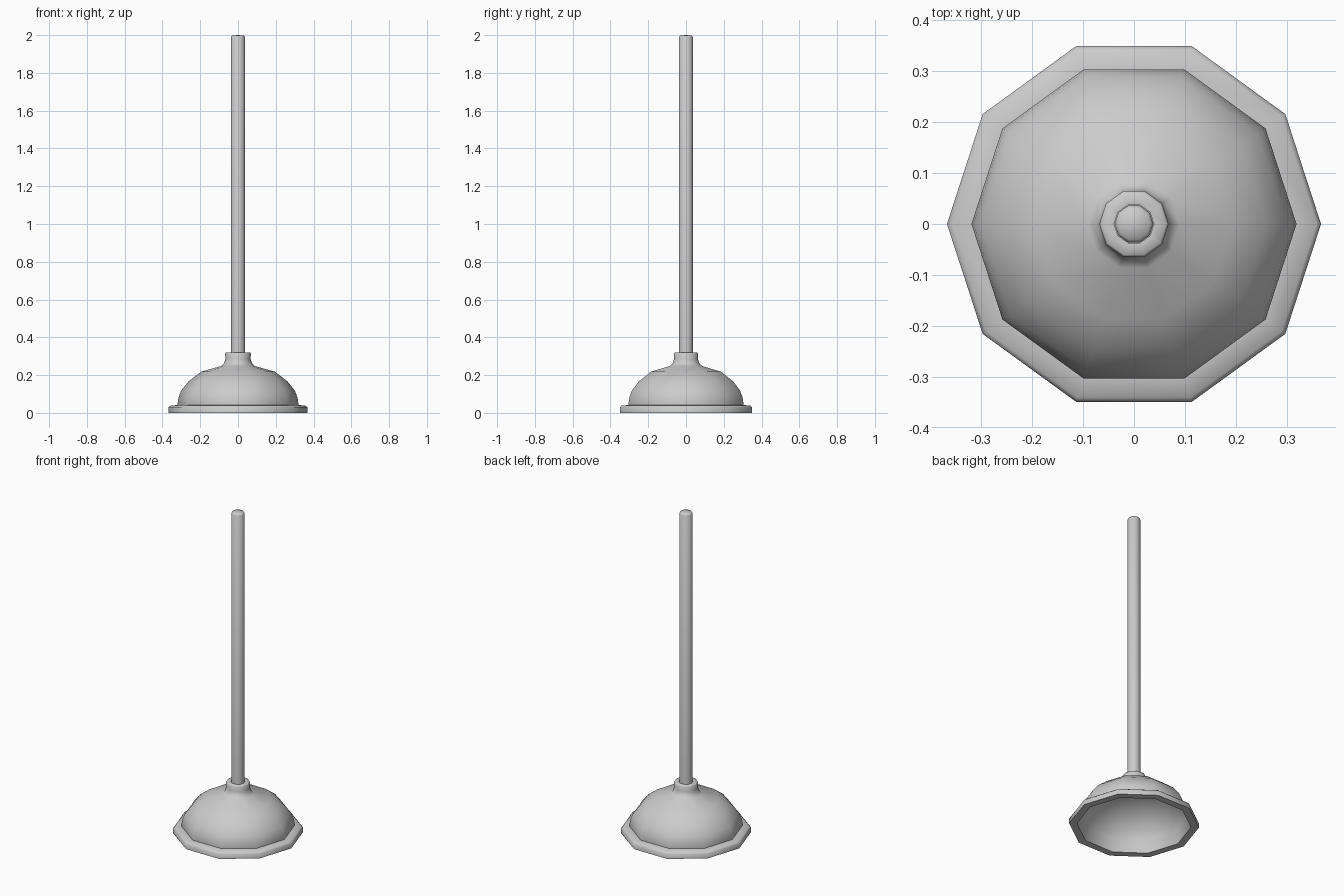
import bpy, bmesh, math

if "Cube" in bpy.data.objects:
    bpy.data.objects.remove(bpy.data.objects["Cube"])

SIDES = 10


def lathe(name, profile, smooth_deg=65):
    """Revolve (radius, z) points about z; radius 0 makes a pole."""
    bm = bmesh.new()
    rings = []
    for r, z in profile:
        if r == 0:
            rings.append([bm.verts.new((0, 0, z))] * SIDES)
        else:
            rings.append([bm.verts.new((r * math.cos(2 * math.pi * i / SIDES),
                                        r * math.sin(2 * math.pi * i / SIDES), z))
                          for i in range(SIDES)])
    for a, b in zip(rings, rings[1:]):
        for i in range(SIDES):
            j = (i + 1) % SIDES
            bm.faces.new(list(dict.fromkeys((a[i], a[j], b[j], b[i]))))
    bmesh.ops.recalc_face_normals(bm, faces=bm.faces)
    mesh = bpy.data.meshes.new(name)
    bm.to_mesh(mesh)
    bm.free()
    ob = bpy.data.objects.new(name, mesh)
    bpy.context.collection.objects.link(ob)
    bpy.ops.object.select_all(action='DESELECT')
    ob.select_set(True)
    bpy.context.view_layer.objects.active = ob
    bpy.ops.object.shade_smooth_by_angle(angle=math.radians(smooth_deg))
    return ob


# Hollow rubber cup: thin inner dome, flat rim, flange, outer dome, neck, collar
lathe("rubber_cup", [
    (0, 0.236), (0.085, 0.234), (0.188, 0.203), (0.25, 0.155), (0.287, 0.108),
    (0.303, 0.075), (0.322, 0.0),
    (0.367, 0.0), (0.367, 0.03), (0.358, 0.038), (0.319, 0.042),
    (0.319, 0.055), (0.315, 0.082), (0.301, 0.118), (0.262, 0.167),
    (0.195, 0.218), (0.09, 0.248), (0.074, 0.262), (0.067, 0.285),
    (0.068, 0.315), (0.063, 0.321), (0.039, 0.318), (0.039, 0.25), (0, 0.25)])

# Long handle with a slightly bevelled tip
lathe("handle", [(0, 0.25), (0.038, 0.25), (0.038, 1.99), (0.032, 1.998), (0, 2.0)])
